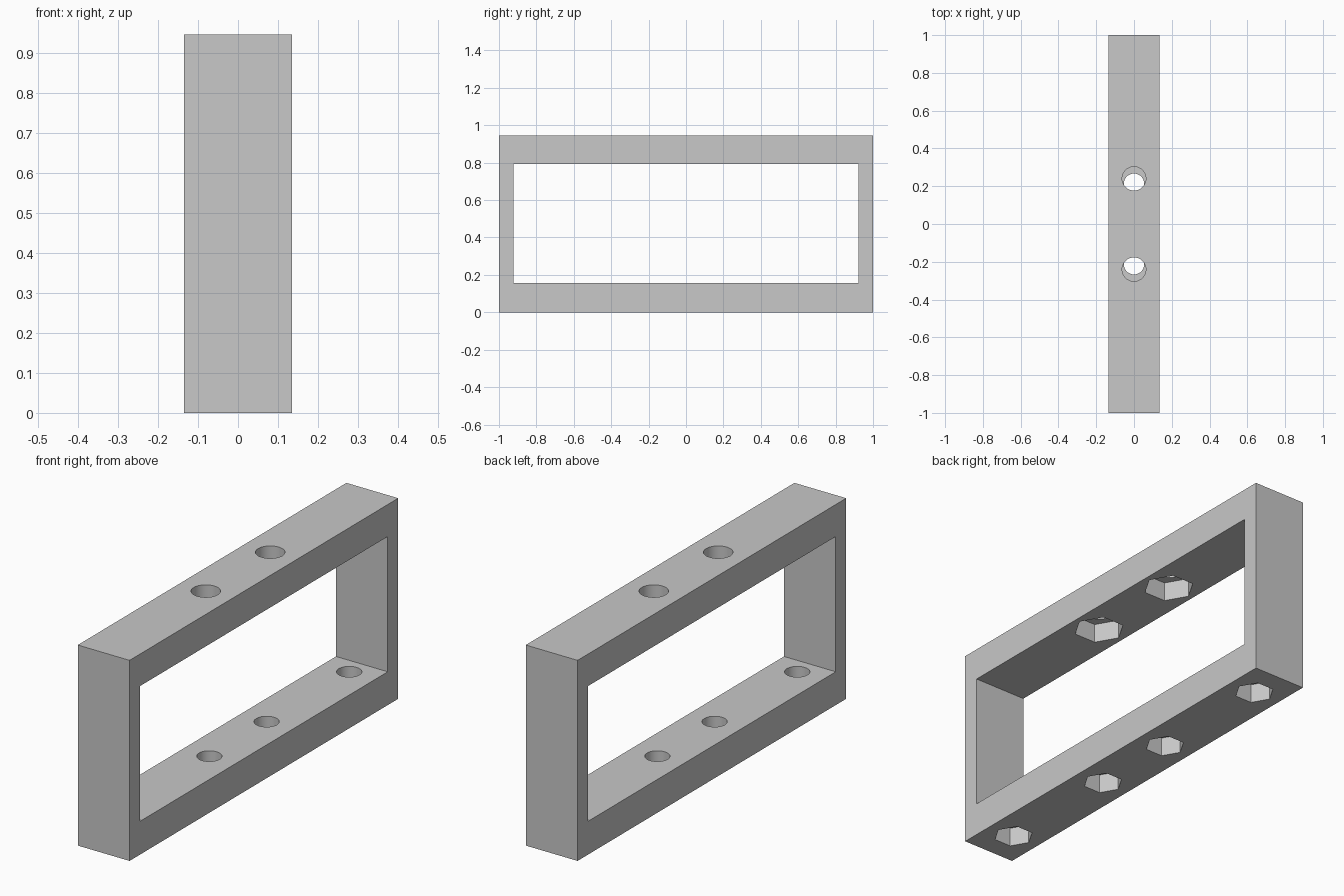
import bpy
import bmesh
from math import radians
from mathutils import Matrix, Vector

cube = bpy.data.objects.get("Cube")
if cube:
    bpy.data.objects.remove(cube, do_unlink=True)

HALF_W, HEIGHT = 0.135, 0.945
LOW_TOP, HIGH_BOTTOM, INNER_Y = 0.157, 0.794, 0.922
POCKET_DEPTH = 0.09

grey = bpy.data.materials.new("light grey")
grey.use_nodes = True
color = (0.58, 0.58, 0.58, 1)
grey.diffuse_color = color
grey.node_tree.nodes["Principled BSDF"].inputs["Base Color"].default_value = color


def make_object(name, bm):
    mesh = bpy.data.meshes.new(name)
    bm.to_mesh(mesh)
    bm.free()
    mesh.materials.append(grey)
    obj = bpy.data.objects.new(name, mesh)
    bpy.context.collection.objects.link(obj)
    return obj


def add_box(bm, low, high):
    low, high = Vector(low), Vector(high)
    matrix = Matrix.Translation((low + high) / 2) @ Matrix.Diagonal((*(high - low), 1))
    bmesh.ops.create_cube(bm, size=1, matrix=matrix)


def add_prism(bm, sides, radius, y, z0, z1):
    # First corner points along x
    verts = bmesh.ops.create_cone(
        bm, cap_ends=True, segments=sides, radius1=radius, radius2=radius,
        depth=z1 - z0)["verts"]
    if sides == 6:
        first = verts[0].co
        turn = Matrix.Rotation(-first.to_2d().angle_signed(Vector((1, 0))), 3, "Z")
        aligned = turn @ first
        if abs(aligned.y) > radius * 0.01:
            turn = turn.transposed()
        bmesh.ops.rotate(bm, verts=verts, cent=(0, 0, 0), matrix=turn)
    bmesh.ops.translate(bm, verts=verts, vec=(0, y, (z0 + z1) / 2))


# Outer block of the frame
bm = bmesh.new()
add_box(bm, (-HALF_W, -1, 0), (HALF_W, 1, HEIGHT))
frame = make_object("frame", bm)

# Large window through the side
window = bmesh.new()
add_box(window, (-1, -INNER_Y, LOW_TOP), (1, INNER_Y, HIGH_BOTTOM))

# Bolt holes through both bars, each with a hexagonal nut pocket underneath
holes, pockets = bmesh.new(), bmesh.new()
bolts = [  # distance from middle, bar underside, hole radius, pocket radius
    (0.213, 0, 0.054, 0.087),
    (0.828, 0, 0.054, 0.087),
    (0.24, HIGH_BOTTOM, 0.063, 0.112),
]
for y, z, hole_r, hex_r in bolts:
    for side in (-1, 1):
        add_prism(holes, 48, hole_r, side * y, z - 0.05, z + 0.25)
        add_prism(pockets, 6, hex_r, side * y, z - 0.05, z + POCKET_DEPTH)

# Cut the block
bpy.context.view_layer.objects.active = frame
for name, bm in (("window_cutter", window), ("hole_cutter", holes), ("pocket_cutter", pockets)):
    cutter = make_object(name, bm)
    cutter.hide_render = True
    mod = frame.modifiers.new(name, "BOOLEAN")
    mod.operation, mod.solver, mod.object = "DIFFERENCE", "EXACT", cutter
    bpy.ops.object.modifier_apply(modifier=mod.name)
    bpy.data.objects.remove(cutter, do_unlink=True)

# Smooth hole walls, crisp edges elsewhere
for obj in bpy.context.selected_objects:
    obj.select_set(False)
frame.select_set(True)
bpy.ops.object.shade_smooth_by_angle(angle=radians(30))
